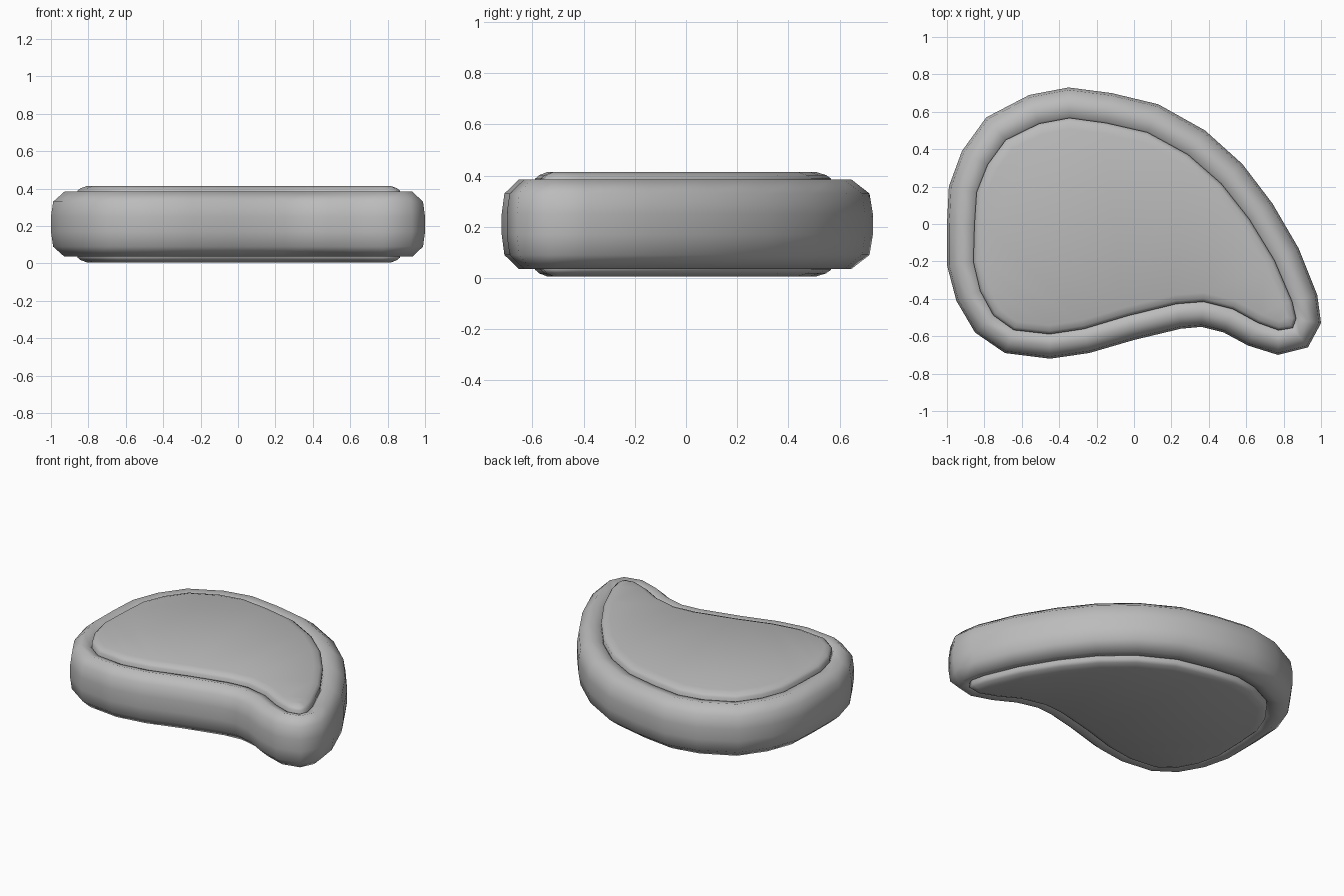
import bpy
import bmesh
from mathutils import Vector

cube = bpy.data.objects.get("Cube")
if cube:
    bpy.data.objects.remove(cube, do_unlink=True)

MID = 0.21  # height of the symmetry plane

# Counter-clockwise outline of the slab, seen from above
outline = [Vector(p) for p in reversed([
    (-1, 0), (-.99, .2), (-.92, .39), (-.79, .57), (-.56, .69), (-.35, .73),
    (-.12, .7), (.13, .64), (.38, .5), (.58, .32), (.74, .11), (.88, -.13),
    (.98, -.38), (1, -.53), (.93, -.66), (.77, -.7), (.61, -.65),
    (.48, -.58), (.36, -.55), (.25, -.56), (0, -.62), (-.24, -.69),
    (-.45, -.72), (-.69, -.69), (-.85, -.58), (-.95, -.41), (-1, -.22)])]


def make_material(name, value):
    mat = bpy.data.materials.new(name)
    mat.use_nodes = True
    colour = (value, value, value, 1)
    mat.diffuse_color = colour
    mat.node_tree.nodes["Principled BSDF"].inputs["Base Color"].default_value = colour
    return mat


def inset_loop(bm, inset, z):
    """Ring of vertices moved inwards from the outline, narrower at the tail."""
    ring = []
    count = len(outline)
    for i, p in enumerate(outline):
        a = (p - outline[i - 1]).normalized()
        b = (outline[(i + 1) % count] - p).normalized()
        tangent = (a + b).normalized()
        inward = Vector((-tangent.y, tangent.x))
        q = p + inward * inset * (1 + 0.15 * p.y)
        ring.append(bm.verts.new((q.x, q.y, z)))
    return ring


def loft(name, profile, mat, closed=False, cap=False):
    """Sweep an (inset, height) profile round the outline."""
    bm = bmesh.new()
    rings = [inset_loop(bm, d, z) for d, z in profile]
    pairs = list(zip(rings, rings[1:]))
    if closed:
        pairs.append((rings[-1], rings[0]))
    count = len(outline)
    for lower, upper in pairs:
        for i in range(count):
            j = (i + 1) % count
            bm.faces.new((lower[i], lower[j], upper[j], upper[i]))
    if cap:
        face = bm.faces.new(rings[-1])
        bmesh.ops.triangulate(bm, faces=[face])
        face = bm.faces.new(list(reversed(rings[0])))
        bmesh.ops.triangulate(bm, faces=[face])
    bmesh.ops.recalc_face_normals(bm, faces=bm.faces)
    mesh = bpy.data.meshes.new(name)
    bm.to_mesh(mesh)
    bm.free()
    mesh.materials.append(mat)
    obj = bpy.data.objects.new(name, mesh)
    bpy.context.collection.objects.link(obj)
    bpy.ops.object.select_all(action="DESELECT")
    obj.select_set(True)
    bpy.context.view_layer.objects.active = obj
    bpy.ops.object.shade_smooth_by_angle(angle=1.1)
    return obj


def mirrored(half):
    """Complete a profile by reflecting its upper half below the mid plane."""
    return [(d, MID - h) for d, h in reversed(half)] + [(d, MID + h) for d, h in half]


grey = make_material("plain grey", 0.5)

# Rounded rim running round the slab
rim = [(0, .04), (.012, .12), (.075, .174), (.14, .158), (.16, .13)]
loft("rim", mirrored(rim), grey, closed=True)

# Slightly domed slab filling the rim on both sides
slab = [(.15, .12), (.147, .178), (.165, .192), (.2, .204)]
loft("slab", mirrored(slab), grey, cap=True)
